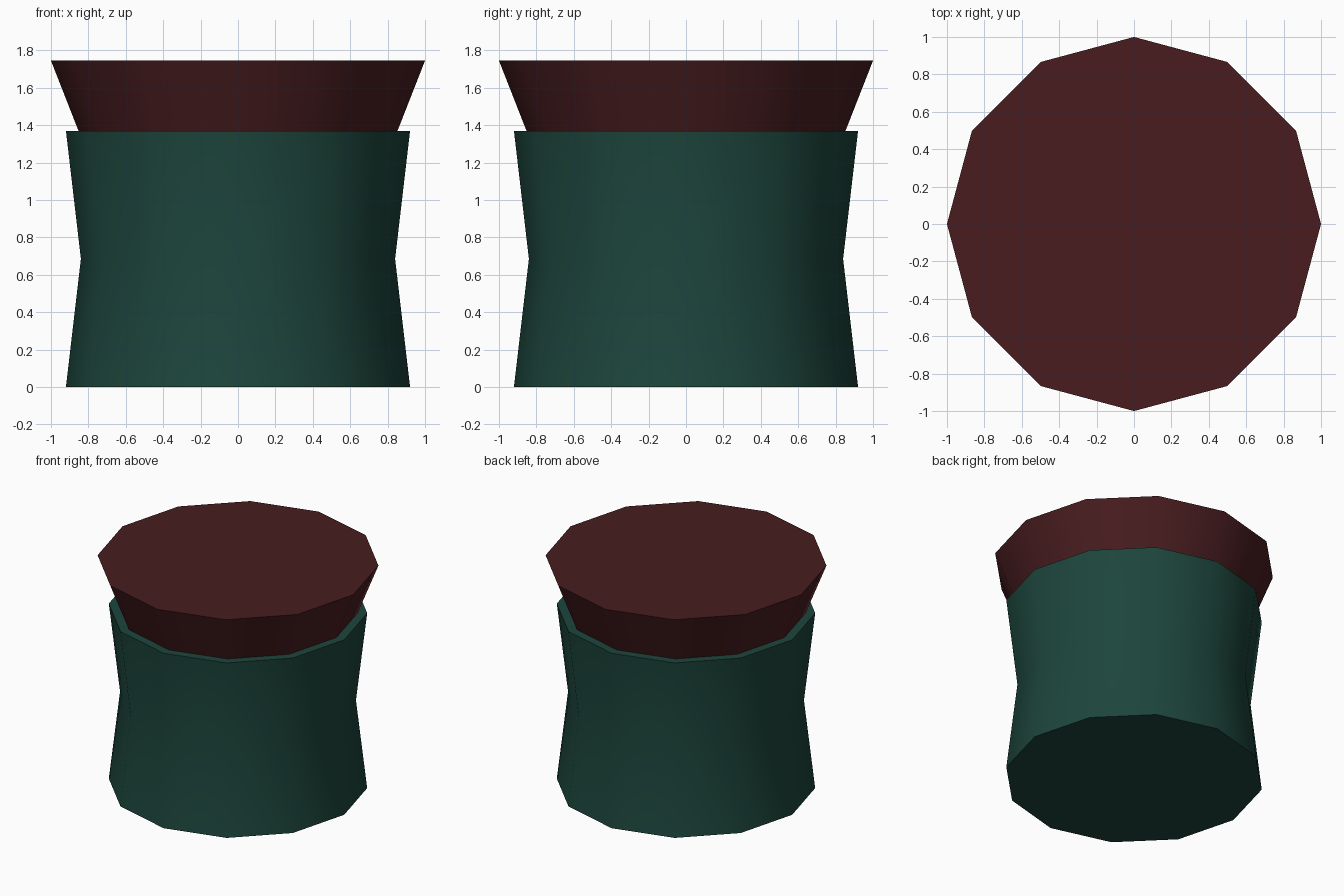
import bpy, bmesh, math

if "Cube" in bpy.data.objects:
    bpy.data.objects.remove(bpy.data.objects["Cube"])

SIDES = 12


def material(name, rgb):
    mat = bpy.data.materials.new(name)
    mat.diffuse_color = (*rgb, 1)
    mat.use_nodes = True
    mat.node_tree.nodes["Principled BSDF"].inputs["Base Color"].default_value = mat.diffuse_color
    return mat


def turned(name, profile, mat):
    """Closed twelve-sided solid from (radius, z) rings, bottom to top."""
    bm = bmesh.new()
    rings = [[bm.verts.new((r * math.cos(2 * math.pi * i / SIDES),
                            r * math.sin(2 * math.pi * i / SIDES), z))
              for i in range(SIDES)] for r, z in profile]
    for low, high in zip(rings, rings[1:]):
        for i in range(SIDES):
            j = (i + 1) % SIDES
            bm.faces.new((low[i], low[j], high[j], high[i]))
    bm.faces.new(rings[0][::-1])
    bm.faces.new(rings[-1])
    mesh = bpy.data.meshes.new(name)
    bm.to_mesh(mesh)
    bm.free()
    obj = bpy.data.objects.new(name, mesh)
    bpy.context.collection.objects.link(obj)
    mesh.materials.append(mat)
    bpy.ops.object.select_all(action='DESELECT')
    obj.select_set(True)
    bpy.context.view_layer.objects.active = obj
    bpy.ops.object.shade_smooth_by_angle(angle=math.radians(40))
    return obj


# Waisted jar body, with its flat top forming the ledge around the lid
turned("jar_body", [(0.92, 0), (0.84, 0.685), (0.92, 1.37)],
       material("dark_green", (0.012, 0.06, 0.045)))

# Flared lid
turned("lid", [(0.853, 1.37), (1.0, 1.745)],
       material("dark_red", (0.065, 0.012, 0.014)))
